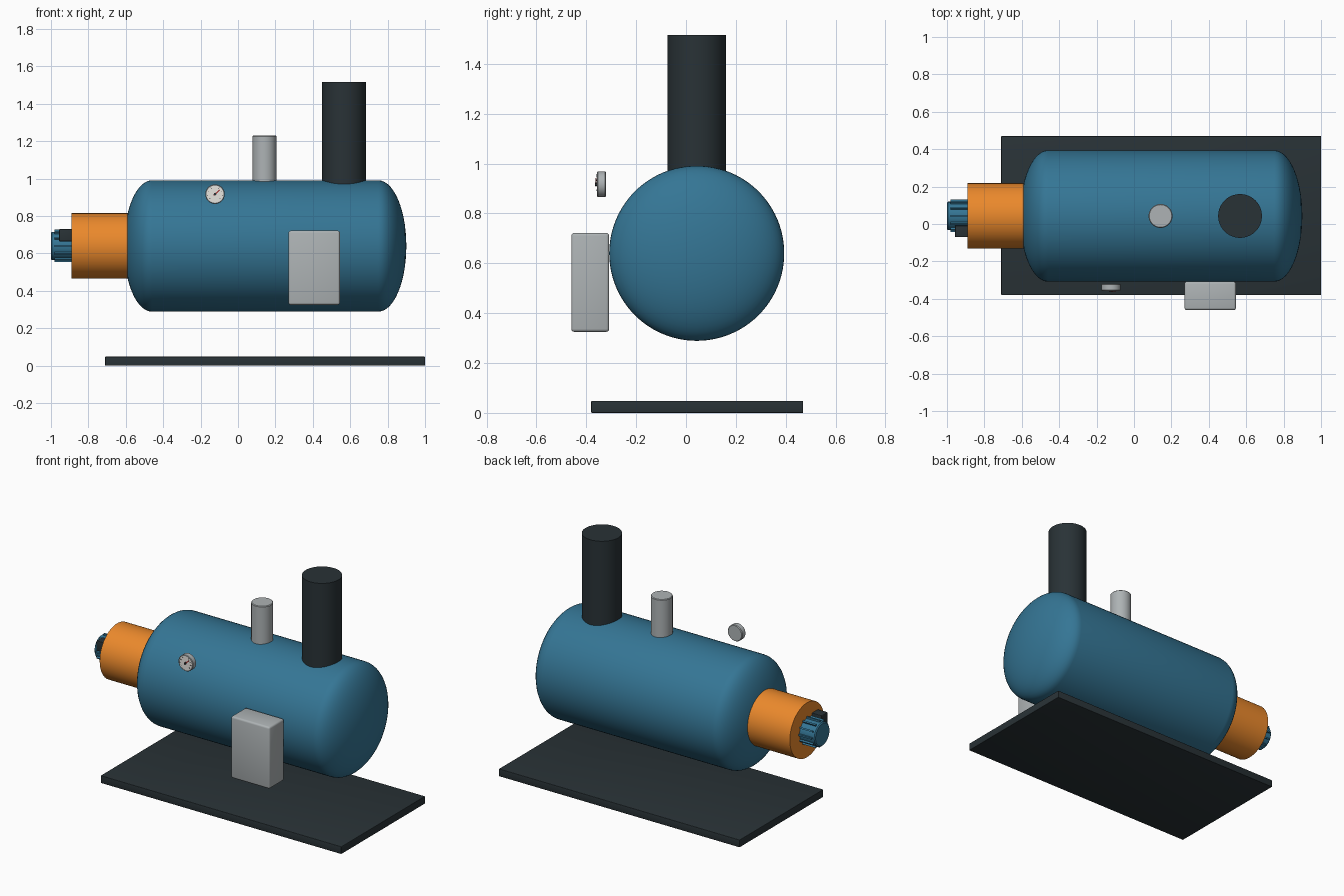
import bpy, bmesh, math
from mathutils import Matrix, Vector

if "Cube" in bpy.data.objects:
    bpy.data.objects.remove(bpy.data.objects["Cube"])

CY, CZ = 0.043, 0.64  # vessel axis


def mat(name, r, g, b):
    m = bpy.data.materials.new(name)
    m.diffuse_color = (r, g, b, 1)
    m.use_nodes = True
    m.node_tree.nodes["Principled BSDF"].inputs["Base Color"].default_value = m.diffuse_color
    return m


BLUE = mat("blue_paint", 0.035, 0.18, 0.30)
DARK = mat("dark_steel", 0.022, 0.032, 0.037)
ORANGE = mat("orange_paint", 0.83, 0.25, 0.025)
GREY = mat("light_grey", 0.42, 0.45, 0.46)
DIAL = mat("dial_white", 0.8, 0.78, 0.74)
RED = mat("needle_red", 0.35, 0.02, 0.02)


def finish(name, bm, material, smooth=True):
    bmesh.ops.recalc_face_normals(bm, faces=bm.faces[:])
    me = bpy.data.meshes.new(name)
    bm.to_mesh(me)
    bm.free()
    ob = bpy.data.objects.new(name, me)
    bpy.context.collection.objects.link(ob)
    me.materials.append(material)
    if smooth:
        bpy.ops.object.select_all(action='DESELECT')
        bpy.context.view_layer.objects.active = ob
        ob.select_set(True)
        bpy.ops.object.shade_smooth_by_angle(angle=math.radians(35))
    return ob


def box(name, lo, hi, material, bevel=0.0, roll=None):
    lo, hi = Vector(lo), Vector(hi)
    bm = bmesh.new()
    bmesh.ops.create_cube(bm, size=1, matrix=Matrix.Translation((lo + hi) / 2)
                          @ Matrix.Diagonal((*(hi - lo), 1)))
    if bevel:
        bmesh.ops.bevel(bm, geom=bm.edges[:], offset=bevel, segments=3,
                        profile=0.5, affect='EDGES')
    if roll:
        bmesh.ops.transform(bm, matrix=roll, verts=bm.verts[:])
    return finish(name, bm, material)


def lathe(name, profile, origin, axis, material, n=64):
    """Revolve (radius, distance) points about an axis through origin."""
    rot = Vector((0, 0, 1)).rotation_difference(Vector(axis)).to_matrix().to_4x4()
    m = Matrix.Translation(origin) @ rot
    bm = bmesh.new()
    rings = []
    for r, h in profile:
        if r < 1e-6:
            rings.append([bm.verts.new(m @ Vector((0, 0, h)))])
        else:
            rings.append([bm.verts.new(m @ Vector((r * math.cos(2 * math.pi * i / n),
                          r * math.sin(2 * math.pi * i / n), h))) for i in range(n)])
    for a, b in zip(rings, rings[1:]):
        for i in range(n):
            j = (i + 1) % n
            if len(a) == 1:
                bm.faces.new((a[0], b[i], b[j]))
            elif len(b) == 1:
                bm.faces.new((a[i], a[j], b[0]))
            else:
                bm.faces.new((a[i], a[j], b[j], b[i]))
    for ring in (rings[0], rings[-1]):
        if len(ring) > 1:
            bm.faces.new(ring)
    return finish(name, bm, material)


# base plate
box("base_plate", (-0.71, -0.38, 0), (1.0, 0.47, 0.048), DARK, 0.003)

# pressure vessel with elliptical dished heads
R, D, X0, X1 = 0.351, 0.15, -0.46, 0.75
quarter = [math.pi / 2 * i / 14 for i in range(15)]
left = [(R * math.sin(a), X0 - D * math.cos(a)) for a in quarter]
right = [(r, X0 + X1 - x) for r, x in reversed(left)]
lathe("boiler_shell", left + right, (0, CY, CZ), (1, 0, 0), BLUE, 96)

# chimney and steam outlet
lathe("chimney", [(0.117, 0.93), (0.117, 1.516)], (0.567, CY, 0), (0, 0, 1), DARK)
lathe("steam_outlet", [(0.064, 0.94), (0.064, 1.226), (0.06, 1.23)],
      (0.142, CY, 0), (0, 0, 1), GREY, 48)

# burner housing
lathe("burner_housing", [(0.175, -0.89), (0.175, -0.57)], (0, CY, CZ), (1, 0, 0), ORANGE)

# burner motor with cooling fins
lathe("burner_motor", [(0.07, -1.0), (0.076, -0.994), (0.076, -0.88)],
      (0, CY, CZ), (1, 0, 0), BLUE, 48)
pivot = Matrix.Translation((0, CY, CZ))
for i in range(12):
    turn = pivot @ Matrix.Rotation(2 * math.pi * i / 12, 4, 'X')
    box(f"motor_fin_{i + 1}", (-0.982, -0.005, 0.07), (-0.885, 0.005, 0.087), BLUE, roll=turn)
box("motor_terminal_box", (-0.957, -0.07, 0.665), (-0.885, -0.008, 0.73), DARK, 0.004)

# control cabinet
box("control_cabinet", (0.27, -0.46, 0.325), (0.545, -0.308, 0.722), GREY, 0.012)

# pressure gauge: case, dial, ticks and needle
GX, GZ = -0.123, 0.917
lathe("gauge_case", [(0.048, -0.32), (0.052, -0.324), (0.052, -0.353), (0.049, -0.357),
      (0.045, -0.357), (0.045, -0.354)], (GX, 0, GZ), (0, 1, 0), GREY, 48)
lathe("gauge_dial", [(0.045, -0.353), (0.045, -0.356)], (GX, 0, GZ), (0, 1, 0), DIAL, 48)
hub = Matrix.Translation((GX, 0, GZ))
for i in range(9):
    turn = hub @ Matrix.Rotation(math.radians(-130 + 32.5 * i), 4, 'Y')
    box(f"gauge_tick_{i + 1}", (-0.001, -0.358, 0.033), (0.001, -0.355, 0.042), DARK, roll=turn)
box("gauge_needle", (-0.003, -0.362, -0.01), (0.003, -0.359, 0.034), RED,
    roll=hub @ Matrix.Rotation(math.radians(48), 4, 'Y'))
lathe("gauge_hub", [(0.007, -0.355), (0.007, -0.364)], (GX, 0, GZ), (0, 1, 0), DARK, 24)
